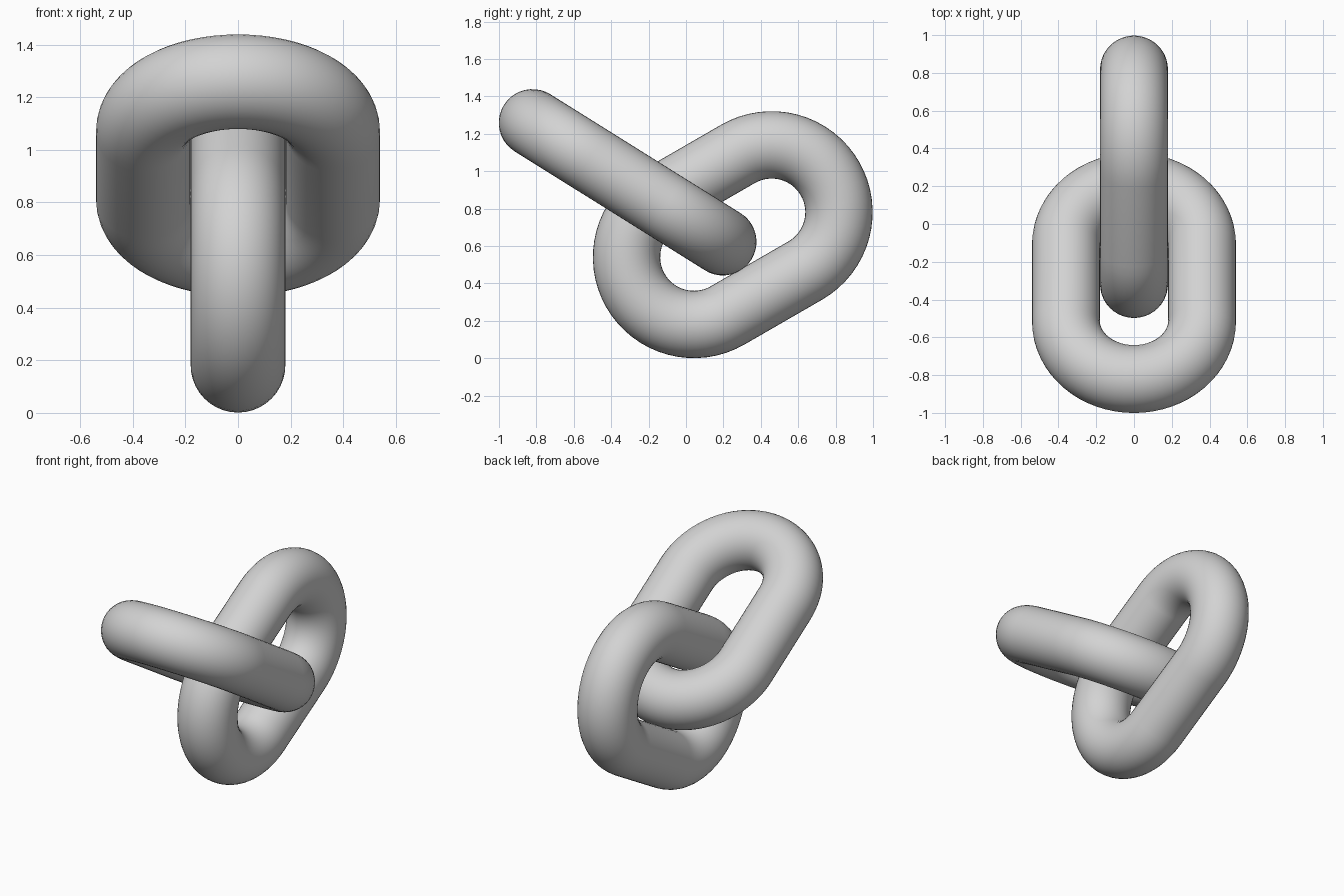
import bpy
import bmesh
from math import sin, cos, pi, radians
from mathutils import Matrix, Vector

TUBE = 0.18      # radius of the bar
BEND = 0.36      # radius of the end bends, at the bar's centre
HALF = 0.24      # half length of the straight sides
BEND_STEPS = 32  # rings per end bend
SIDES = 40       # points around the bar

cube = bpy.data.objects.get("Cube")
if cube:
    bpy.data.objects.remove(cube, do_unlink=True)

grey = bpy.data.materials.new("light grey")
grey.use_nodes = True
colour = (0.65, 0.65, 0.65, 1)
grey.diffuse_color = colour
grey.node_tree.nodes["Principled BSDF"].inputs["Base Color"].default_value = colour


def chain_link(name, centre, long_axis, wide_axis):
    """Sweep a round bar along a closed path of two bends and two straights."""
    bm = bmesh.new()
    rings = []
    for end in (1, -1):
        for i in range(BEND_STEPS + 1):
            a = pi * i / BEND_STEPS - end * pi / 2
            out = Vector((cos(a), sin(a), 0))
            middle = Vector((end * HALF, 0, 0)) + out * BEND
            ring = []
            for j in range(SIDES):
                t = 2 * pi * j / SIDES
                offset = out * cos(t) + Vector((0, 0, sin(t)))
                ring.append(bm.verts.new(middle + offset * TUBE))
            rings.append(ring)
    for k, ring in enumerate(rings):
        following = rings[(k + 1) % len(rings)]
        for j in range(SIDES):
            n = (j + 1) % SIDES
            bm.faces.new((ring[j], following[j], following[n], ring[n]))
    bmesh.ops.recalc_face_normals(bm, faces=bm.faces)
    for face in bm.faces:
        face.smooth = True
    mesh = bpy.data.meshes.new(name)
    bm.to_mesh(mesh)
    bm.free()
    mesh.materials.append(grey)
    link = bpy.data.objects.new(name, mesh)
    bpy.context.collection.objects.link(link)
    # Turn the link so its length and width follow the given axes
    axes = Matrix((long_axis, wide_axis, long_axis.cross(wide_axis))).transposed()
    link.matrix_world = Matrix.Translation(centre) @ axes.to_4x4()
    return link


# Upright link, leaning back
tilt = radians(30)
chain_link("upright_link", (0, 0.25, 0.661),
           Vector((0, cos(tilt), sin(tilt))), Vector((0, -sin(tilt), cos(tilt))))

# Flat link, threaded through the upright one and rising to the front
slope = radians(-32)
chain_link("flat_link", (0, -0.312, 0.941),
           Vector((0, cos(slope), sin(slope))), Vector((1, 0, 0)))
